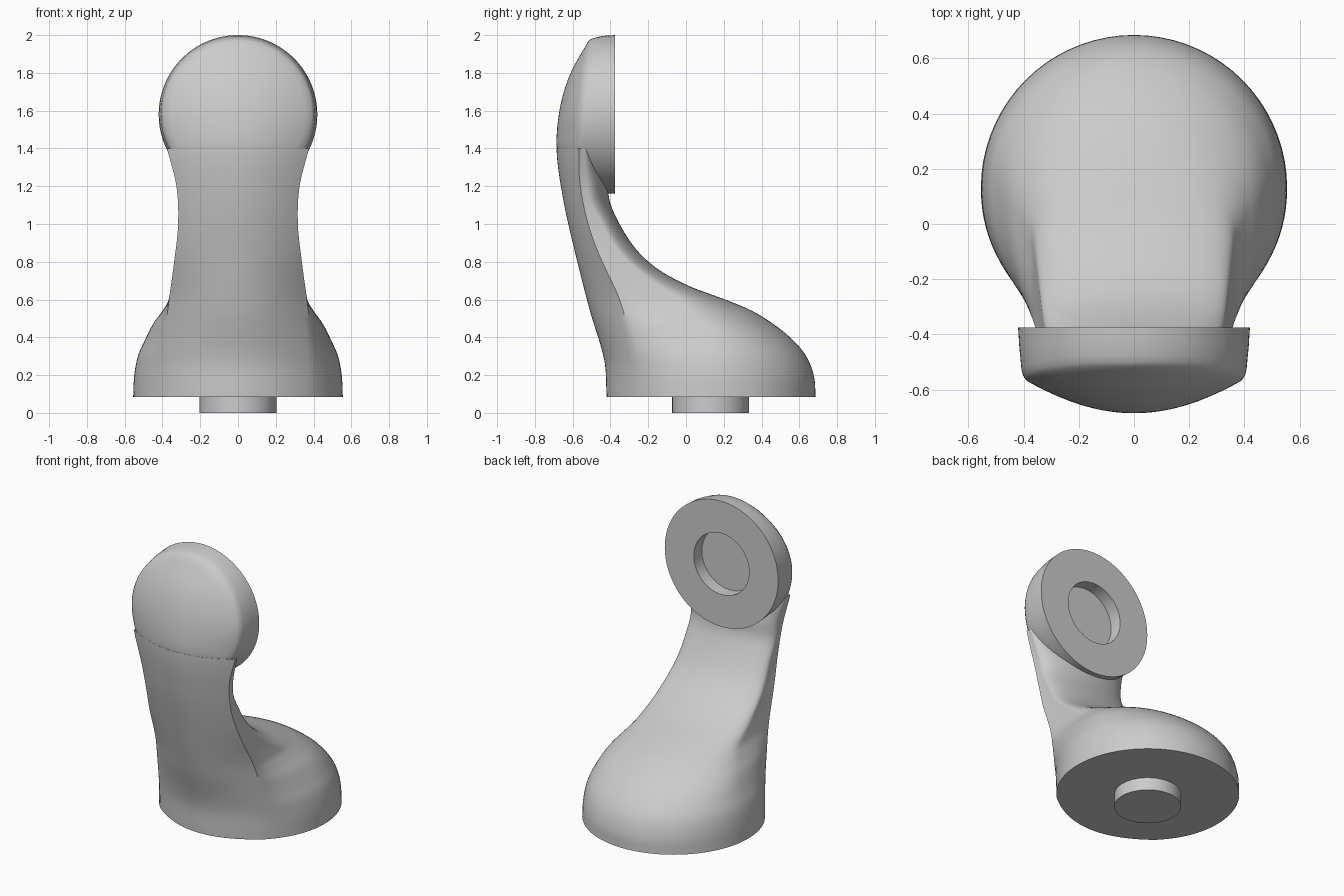
import bpy, bmesh, math

if "Cube" in bpy.data.objects:
    bpy.data.objects.remove(bpy.data.objects["Cube"], do_unlink=True)

grey = bpy.data.materials.new("plain grey")
grey.use_nodes = True
grey.diffuse_color = (0.6, 0.6, 0.6, 1)
grey.node_tree.nodes["Principled BSDF"].inputs["Base Color"].default_value = (0.6, 0.6, 0.6, 1)


def curve(*knots):
    """Smooth interpolation through (z, value) knots."""
    slopes = []
    for i in range(len(knots)):
        a, b = knots[max(i - 1, 0)], knots[min(i + 1, len(knots) - 1)]
        slopes.append((b[1] - a[1]) / (b[0] - a[0]))

    def value(z):
        z = min(max(z, knots[0][0]), knots[-1][0])
        i = 0
        while i < len(knots) - 2 and z > knots[i + 1][0]:
            i += 1
        (z0, v0), (z1, v1) = knots[i], knots[i + 1]
        h = z1 - z0
        t = (z - z0) / h
        return (v0 * (1 + 2 * t) * (1 - t) ** 2 + v1 * t * t * (3 - 2 * t)
                + h * t * (1 - t) * (slopes[i] * (1 - t) - slopes[i + 1] * t))
    return value


def make_object(name, rings):
    """Skin closed rings of points; one-point rings close to a tip."""
    bm = bmesh.new()
    loops = [[bm.verts.new(p) for p in ring] for ring in rings]
    for a, b in zip(loops, loops[1:]):
        n = max(len(a), len(b))
        for i in range(n):
            j = (i + 1) % n
            if len(a) == 1:
                bm.faces.new((a[0], b[j], b[i]))
            elif len(b) == 1:
                bm.faces.new((a[i], a[j], b[0]))
            else:
                bm.faces.new((a[i], a[j], b[j], b[i]))
    for end in (loops[0], loops[-1]):
        if len(end) > 1:
            bm.faces.new(end)
    bmesh.ops.recalc_face_normals(bm, faces=bm.faces)
    mesh = bpy.data.meshes.new(name)
    bm.to_mesh(mesh)
    bm.free()
    mesh.materials.append(grey)
    obj = bpy.data.objects.new(name, mesh)
    bpy.context.collection.objects.link(obj)
    bpy.ops.object.select_all(action="DESELECT")
    obj.select_set(True)
    bpy.context.view_layer.objects.active = obj
    bpy.ops.object.shade_smooth_by_angle(angle=math.radians(35))
    return obj


# Shape of the body by height
BASE, BASE_Y, NECK_TOP = 0.085, 0.13, 1.4
front_line = curve((BASE, -0.42), (0.28, -0.433), (0.545, -0.51), (0.86, -0.59), (1.13, -0.65),
                   (1.39, -0.685), (1.6, -0.67), (1.79, -0.615), (1.98, -0.51), (2.0, -0.495))
front_bow = curve((BASE, 1.03), (0.3, 1.03), (0.6, 1.3), (0.87, 1.1), (1.13, 1.0), (1.4, 0.85), (1.6, 0.7), (2, 0.7))
panel_width = curve((BASE, 0.39), (0.3, 0.39), (0.45, 0.382), (0.6, 0.365), (0.8, 0.338),
                    (1.0, 0.317), (1.2, 0.326), (1.4, 0.376))
side_width = curve((BASE, 0.555), (0.2, 0.549), (0.3, 0.53), (0.37, 0.5), (0.47, 0.45),
                   (0.54, 0.4), (0.6, 0.367), (0.8, 0.334), (1.0, 0.314), (1.2, 0.322), (1.4, 0.37))
side_y = curve((BASE, BASE_Y), (0.4, 0.12), (0.5, 0.06), (0.6, -0.06), (0.7, -0.2),
               (0.85, -0.36), (1.0, -0.45), (1.13, -0.515), (1.4, -0.54))
back_line = curve((BASE, 0.685), (0.18, 0.68), (0.285, 0.645), (0.375, 0.577), (0.465, 0.47),
                  (0.545, 0.34), (0.61, 0.18), (0.67, 0.02), (0.755, -0.14), (0.845, -0.245),
                  (0.945, -0.32), (1.07, -0.386), (1.14, -0.408), (1.22, -0.415), (1.4, -0.47))


def front(x, z):
    return front_line(z) + front_bow(z) * x * x


def section(z):
    """Horizontal outline: bowed front panel, bulging side, rounded back."""
    pw, sw, sy, by = panel_width(z), side_width(z), side_y(z), back_line(z)
    half = [(pw * i / 14, front(pw * i / 14, z)) for i in range(15)]
    py = half[-1][1]
    cy = py + 0.43 * (sy - py)
    for i in range(1, 13):
        t = i / 12
        half.append(((1 - t) ** 2 * pw + (1 - (1 - t) ** 2) * sw,
                     (1 - t) ** 2 * py + 2 * t * (1 - t) * cy + t * t * sy))
    for i in range(1, 19):
        a = i / 18 * math.pi / 2
        half.append((sw * math.cos(a), sy + (by - sy) * math.sin(a)))
    half[-1] = (0, by)
    outline = half + [(-x, y) for x, y in half[-2:0:-1]]
    return [(x, y, z) for x, y in outline]


STEPS = 90
make_object("base_and_neck", [section(BASE + (NECK_TOP - BASE) * i / STEPS) for i in range(STEPS + 1)])

# Round head with a socket in its flat back and a bowed front
HEAD_Z, BACK, FLOOR, SIDES = 1.58, -0.375, -0.46, 96


def head_ring(radius, y=None, inset=0.0):
    ring = []
    for i in range(SIDES if radius else 1):
        a = 2 * math.pi * i / SIDES
        x, z = radius * math.cos(a), HEAD_Z + radius * math.sin(a)
        # The part overlapped by the neck sinks just below its surface
        sink = 0.02 * min(max((NECK_TOP - z) / 0.1, 0), 1)
        ring.append((x, front(x, z) + inset + sink if y is None else y, z))
    return ring


rings = [head_ring(0, FLOOR), head_ring(0.205, FLOOR), head_ring(0.205, BACK),
         head_ring(0.42, BACK), head_ring(0.416, -0.44),
         head_ring(0.408, inset=0.03), head_ring(0.402, inset=0.01), head_ring(0.39)]
rings += [head_ring(0.39 * (1 - i / 12)) for i in range(1, 12)] + [head_ring(0)]
make_object("head_with_socket", rings)

# Round peg under the base
make_object("peg", [[(0.203 * math.cos(a), BASE_Y + 0.203 * math.sin(a), z)
                     for a in (2 * math.pi * i / 64 for i in range(64))]
                    for z in (0, BASE + 0.02)])
